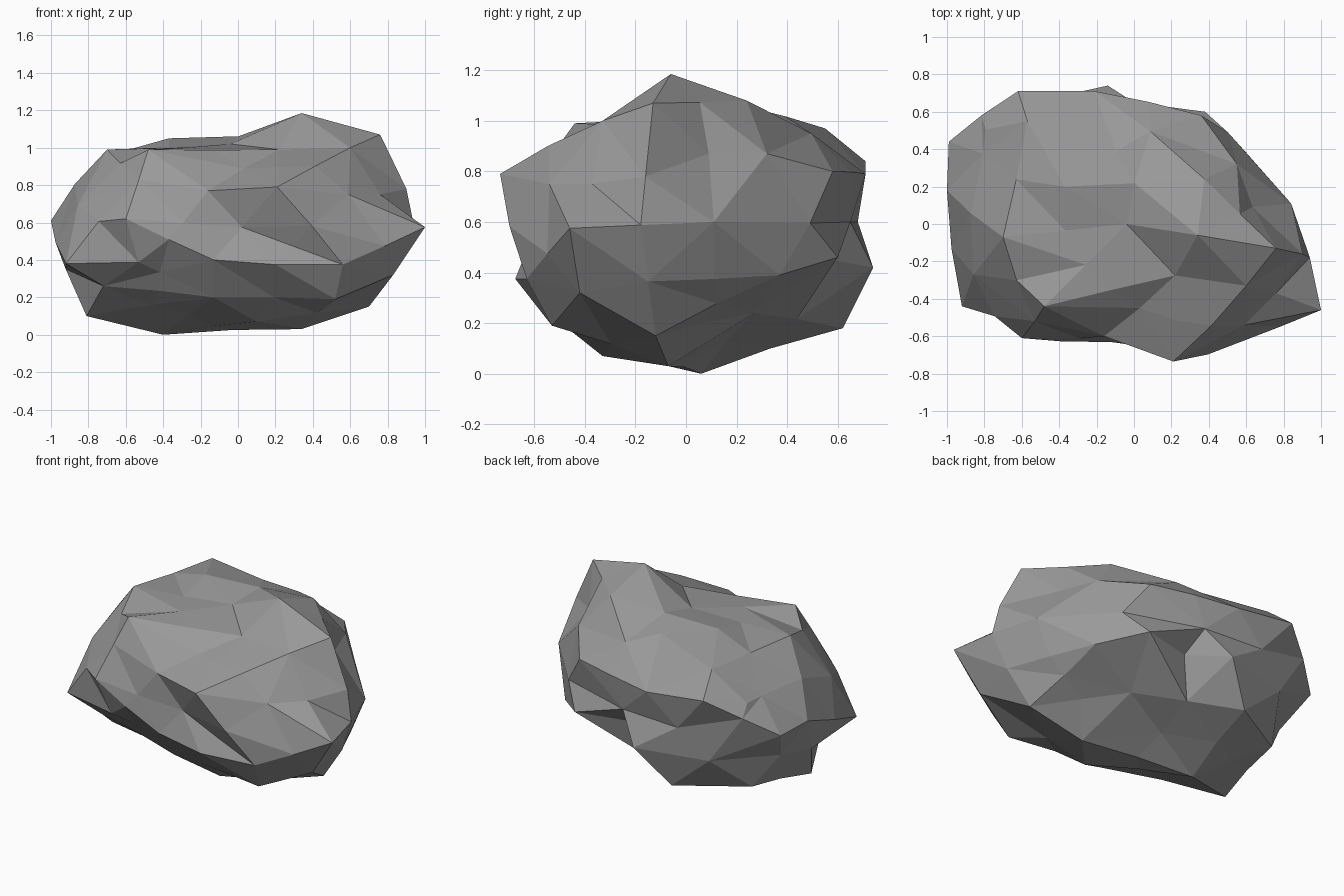
import bpy, bmesh
from mathutils import Vector

if "Cube" in bpy.data.objects:
    bpy.data.objects.remove(bpy.data.objects["Cube"])

# Main corners of the rock, grouped by side
CORNERS = [
    # front ridge, groove and lower lip
    (1, -.46, .575), (.21, -.735, .79), (-.16, -.6, .77), (-.53, -.52, .83),
    (-.6, -.61, .62), (-.92, -.44, .38), (.02, -.595, .575), (.59, -.54, .75),
    (.2, -.675, .375), (.56, -.63, .375), (-.13, -.63, .4),
    # underside
    (.52, -.53, .19), (.83, -.42, .32), (-.13, -.47, .2), (.1, -.33, .07),
    (.34, -.07, .03), (-.4, .06, 0), (-.81, -.13, .1), (-.74, .38, .19),
    (-.33, .62, .18), (.25, .27, .24), (.7, -.12, .15), (-.72, -.36, .26),
    # back
    (-.14, .74, .42), (0, .65, .6), (.38, .6, .46), (.61, .37, .39),
    (.36, .58, .8), (-.21, .71, .79), (-.62, .71, .84), (-.6, .62, .41),
    (.05, .52, .46),
    # right side
    (.85, -.15, .365), (.9, -.16, .78), (.84, .11, .6), (.55, .32, .87),
    (.635, .09, .87), (.76, -.37, .75),
    # left side
    (-.99, .44, .61), (-1, .18, .61),
    # top
    (.76, -.13, 1.07), (.34, -.06, 1.185), (.6, -.33, 1), (.377, .24, 1.08),
    (-.7, -.07, .99), (-.48, -.44, .99), (-.37, .2, 1.05), (-.04, 0, 1.02),
    (.22, -.275, .99), (-.57, .55, .97),
]
CENTRE = Vector((0, 0, .57))
SCALE = Vector((1, .72, .58))


def to_ball(p):
    d = p - CENTRE
    return Vector((d.x / SCALE.x, d.y / SCALE.y, d.z / SCALE.z))


def skin(points):
    """Skin the points as directions on a ball, then push each to its place."""
    bm = bmesh.new()
    target = {bm.verts.new(to_ball(p).normalized()): p for p in points}
    bmesh.ops.convex_hull(bm, input=bm.verts[:])
    for v in bm.verts:
        v.co = target[v]
    bmesh.ops.triangulate(bm, faces=bm.faces[:])
    bmesh.ops.recalc_face_normals(bm, faces=bm.faces[:])
    return bm


def swell(z):
    """Hollow top and underside, rounded flanks."""
    if z > .95:
        return -.1
    if z > .5:
        return .3
    return .15 if z > .35 else -.25


def extra_corner(a, b):
    """Midpoint of a long edge, moved in or out from the straight line."""
    u, w = to_ball(a), to_ball(b)
    mid = (u + w) / 2
    full = mid.normalized() * (u.length + w.length) / 2
    m = mid.lerp(full, swell((a.z + b.z) / 2))
    return Vector((m.x * SCALE.x, m.y * SCALE.y, m.z * SCALE.z)) + CENTRE


# Rock: coarse skin first, then break up the long edges
points = [Vector(c) for c in CORNERS]
coarse = skin(points)
points += [extra_corner(e.verts[0].co.copy(), e.verts[1].co.copy())
           for e in coarse.edges if e.calc_length() > .5]
coarse.free()
bm = skin(points)

mesh = bpy.data.meshes.new("rock")
bm.to_mesh(mesh)
bm.free()
stone = bpy.data.materials.new("dark_stone")
stone.diffuse_color = (.32, .32, .32, 1)
stone.use_nodes = True
stone.node_tree.nodes["Principled BSDF"].inputs["Base Color"].default_value = stone.diffuse_color
mesh.materials.append(stone)
bpy.context.collection.objects.link(bpy.data.objects.new("rock", mesh))
